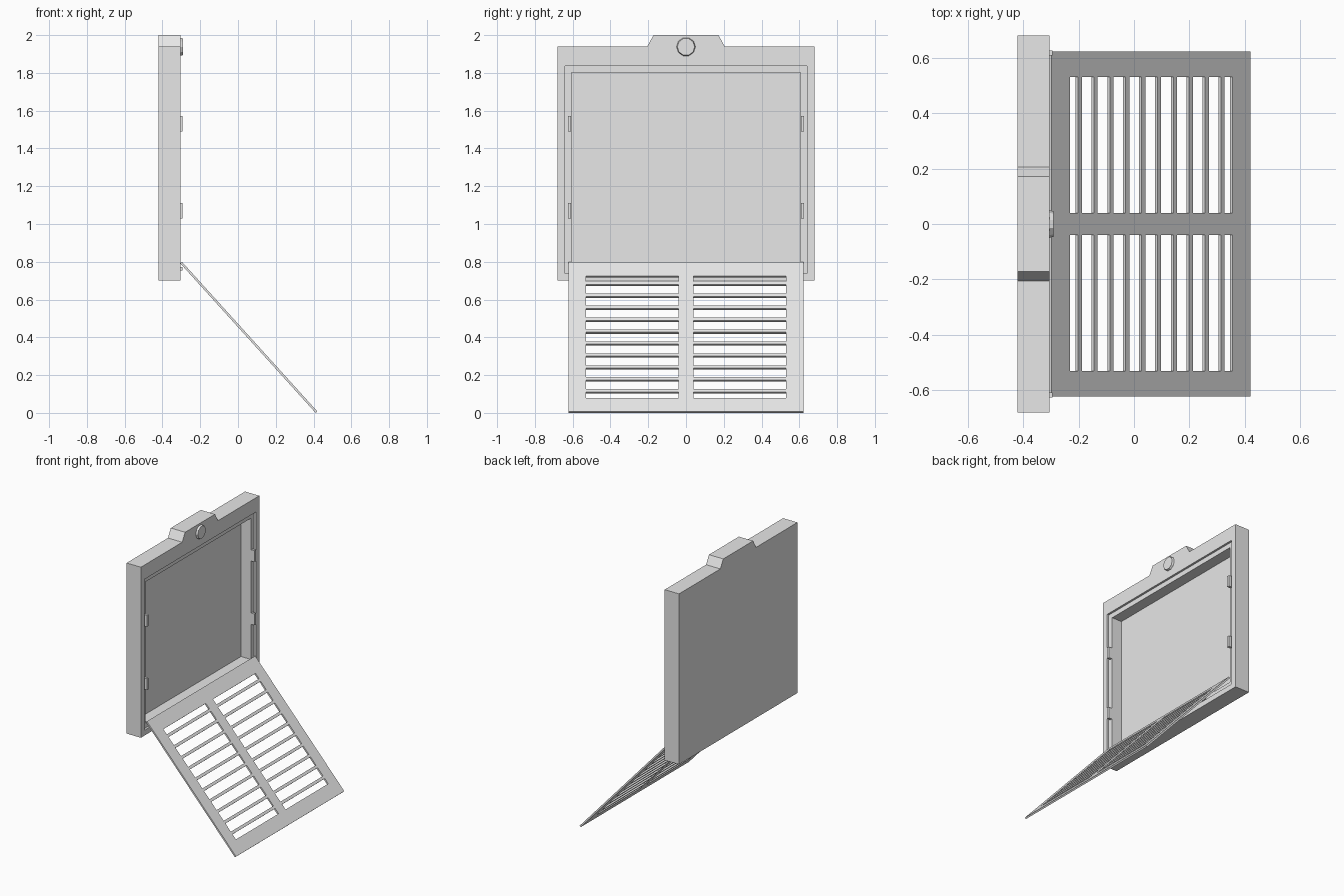
import bpy, bmesh
from mathutils import Matrix, Vector

if "Cube" in bpy.data.objects:
    bpy.data.objects.remove(bpy.data.objects["Cube"], do_unlink=True)

grey = bpy.data.materials.new("light grey")
grey.use_nodes = True
grey.diffuse_color = (0.8, 0.8, 0.8, 1)
grey.node_tree.nodes["Principled BSDF"].inputs["Base Color"].default_value = (0.8, 0.8, 0.8, 1)

BACK, FACE = -0.42, -0.305    # depth range of the housing


def finish(name, bm):
    mesh = bpy.data.meshes.new(name)
    bm.to_mesh(mesh)
    bm.free()
    mesh.materials.append(grey)
    obj = bpy.data.objects.new(name, mesh)
    bpy.context.collection.objects.link(obj)
    return obj


def box_bm(lo, hi):
    bm = bmesh.new()
    lo, hi = Vector(lo), Vector(hi)
    bmesh.ops.create_cube(bm, size=1, matrix=Matrix.Translation((lo + hi) / 2)
                          @ Matrix.Diagonal((*(hi - lo), 1)))
    return bm


# Housing: a box with a shallow rebate and a deep pocket
bm = box_bm((BACK, -0.68, 0.70), (FACE, 0.68, 1.875))
front = max(bm.faces, key=lambda f: f.calc_center_median().x)
for border, depth in ((0.055, 0.015), (0.05, 0.08)):
    bmesh.ops.inset_region(bm, faces=[front], thickness=border)
    bmesh.ops.inset_region(bm, faces=[front], thickness=0, depth=0)
    bmesh.ops.translate(bm, verts=front.verts, vec=(-depth, 0, 0))
bmesh.ops.remove_doubles(bm, verts=bm.verts, dist=1e-5)
finish("housing", bm)

# Top rail with a raised tab
half = [(0.68, 1.875), (0.68, 1.94), (0.205, 1.94), (0.172, 2.0)]
outline = half + [(-y, z) for y, z in reversed(half)]
bm = bmesh.new()
rail = bm.faces.new([bm.verts.new((BACK, y, z)) for y, z in outline])
ext = bmesh.ops.extrude_face_region(bm, geom=[rail], use_keep_orig=True)
bmesh.ops.translate(bm, verts=[v for v in ext["geom"] if isinstance(v, bmesh.types.BMVert)],
                    vec=(FACE - BACK, 0, 0))
bmesh.ops.recalc_face_normals(bm, faces=bm.faces)
finish("top_rail", bm)

# Round knob on the tab
bm = bmesh.new()
bmesh.ops.create_cone(bm, cap_ends=True, segments=10, radius1=0.052, radius2=0.046, depth=0.02,
                      matrix=Matrix.Translation((FACE + 0.004, 0, 1.938))
                      @ Matrix.Rotation(1.570796, 4, "Y"))
finish("knob", bm)

# Clips around the rebate
for side, label in ((1, "left"), (-1, "right")):
    for z, level in ((1.07, "lower"), (1.53, "upper")):
        y = side * 0.617
        finish(f"{label}_{level}_clip", box_bm((FACE - 0.02, y - 0.009, z - 0.041),
                                               (FACE + 0.011, y + 0.009, z + 0.041)))
    y = side * 0.32
    finish(f"{label}_bottom_clip", box_bm((FACE - 0.02, y - 0.04, 0.754),
                                          (FACE + 0.011, y + 0.04, 0.772)))

# Slatted door, hanging open to the ground: a sloped grid with the slots left out
slats = [0.152 + 0.0853 * i for i in range(10)]
rows = [0, 0.10] + [s + d for s in slats for d in (-0.01, 0.01)] + [0.971, 1.068]
cols = [-0.622, -0.53, -0.04, 0.04, 0.53, 0.622]
top, slope = Vector((-0.297, 0, 0.80)), Vector((0.671, 0, -0.7414))
bm = bmesh.new()
grid = [[bm.verts.new(top + slope * s + Vector((0, y, 0))) for y in cols] for s in rows]
for r in range(len(rows) - 1):
    for c in range(len(cols) - 1):
        is_slot = c in (1, 3) and r % 2 == 1 and r < len(rows) - 2
        if not is_slot:
            bm.faces.new((grid[r][c], grid[r + 1][c], grid[r + 1][c + 1], grid[r][c + 1]))
door = finish("slatted_door", bm)
thick = door.modifiers.new("thickness", "SOLIDIFY")
thick.thickness = 0.012
thick.offset = -1
